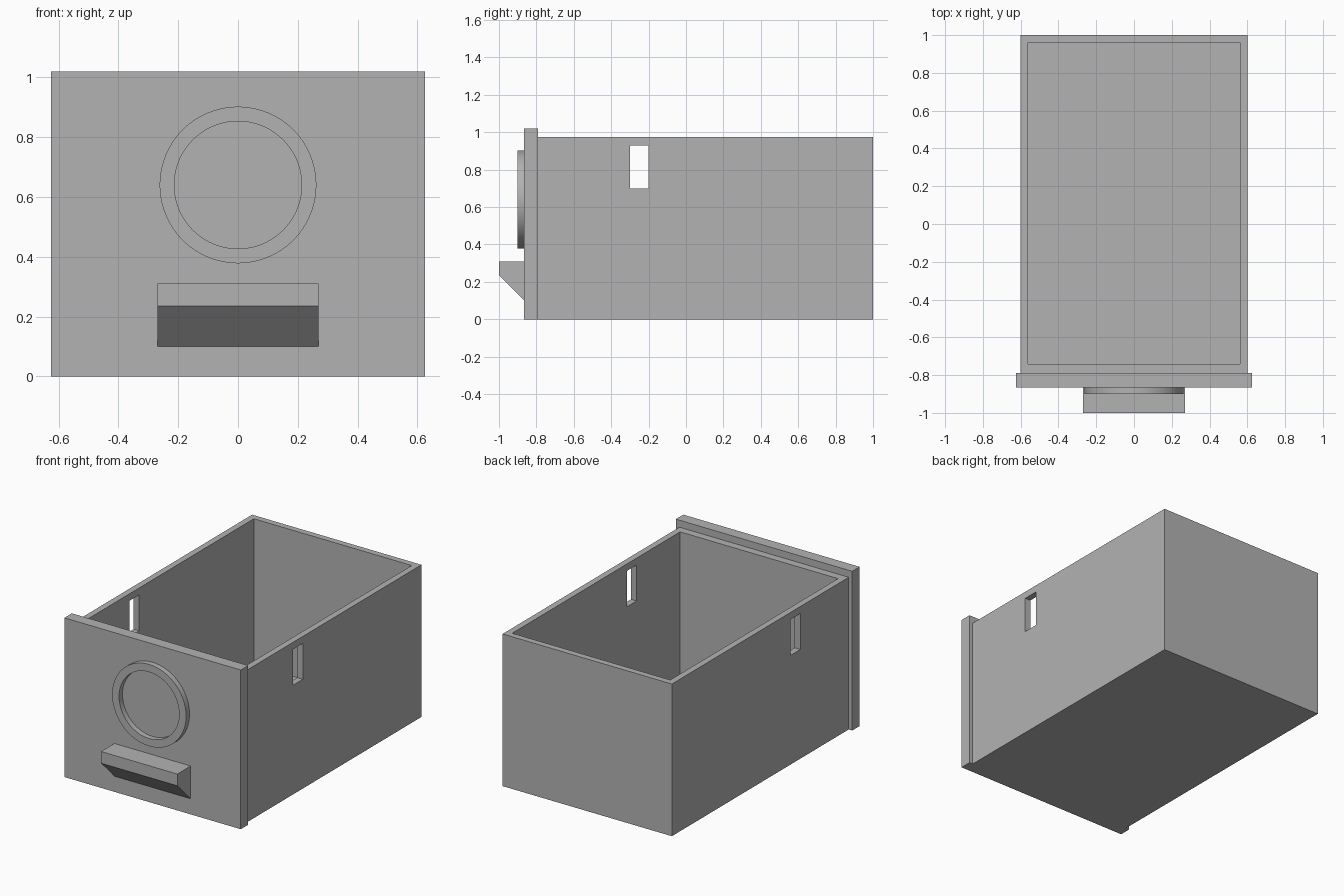
import bpy
import bmesh
import math

old = bpy.data.objects.get("Cube")
if old:
    bpy.data.objects.remove(old, do_unlink=True)

# Single grey plastic
grey = bpy.data.materials.new("grey_plastic")
grey.use_nodes = True
COLOUR = (0.45, 0.45, 0.45, 1)
grey.diffuse_color = COLOUR
grey.node_tree.nodes["Principled BSDF"].inputs["Base Color"].default_value = COLOUR


def finish(name, bm):
    bmesh.ops.recalc_face_normals(bm, faces=bm.faces)
    mesh = bpy.data.meshes.new(name)
    bm.to_mesh(mesh)
    bm.free()
    mesh.materials.append(grey)
    obj = bpy.data.objects.new(name, mesh)
    bpy.context.collection.objects.link(obj)
    return obj


def box(name, low, high):
    bm = bmesh.new()
    bmesh.ops.create_cube(bm, size=1)
    for v in bm.verts:
        v.co = [l + (c + 0.5) * (h - l) for c, l, h in zip(v.co, low, high)]
    return finish(name, bm)


def select_only(obj):
    bpy.ops.object.select_all(action='DESELECT')
    obj.select_set(True)
    bpy.context.view_layer.objects.active = obj


def cut(target, cutter):
    cutter.hide_render = True
    mod = target.modifiers.new("cut", 'BOOLEAN')
    mod.operation = 'DIFFERENCE'
    mod.solver = 'EXACT'
    mod.object = cutter
    select_only(target)
    bpy.ops.object.modifier_apply(modifier=mod.name)
    bpy.data.objects.remove(cutter, do_unlink=True)


# Open drawer tray with a slot through both side walls
tray = box("drawer_tray", (-0.6, -0.79, 0), (0.6, 1, 0.975))
cut(tray, box("cavity_cutter", (-0.56, -0.74, 0.04), (0.56, 0.96, 1.2)))
cut(tray, box("slot_cutter", (-0.8, -0.3, 0.7), (0.8, -0.2, 0.93)))

# Front panel, slightly larger than the tray
PANEL_Y = -0.865
box("front_panel", (-0.625, PANEL_Y, 0), (0.625, -0.79, 1.02))

# Handle: wedge profile extruded across the front
bm = bmesh.new()
profile = [(PANEL_Y, 0.1), (-1, 0.235), (-1, 0.31), (PANEL_Y, 0.31)]
face = bm.faces.new([bm.verts.new((-0.27, y, z)) for y, z in profile])
extruded = bmesh.ops.extrude_face_region(bm, geom=[face])["geom"]
bmesh.ops.translate(bm, vec=(0.54, 0, 0),
                    verts=[g for g in extruded if isinstance(g, bmesh.types.BMVert)])
finish("handle", bm)

# Raised ring: rectangular section swept around the emblem centre
bm = bmesh.new()
STEPS = 96
section = [(0.213, PANEL_Y), (0.262, PANEL_Y), (0.262, -0.9), (0.213, -0.9)]
loops = []
for i in range(STEPS):
    a = math.tau * i / STEPS
    loops.append([bm.verts.new((r * math.cos(a), y, 0.64 + r * math.sin(a)))
                  for r, y in section])
for i in range(STEPS):
    here, after = loops[i], loops[(i + 1) % STEPS]
    for j in range(4):
        k = (j + 1) % 4
        bm.faces.new((here[j], here[k], after[k], after[j]))
ring = finish("front_ring", bm)
select_only(ring)
bpy.ops.object.shade_smooth_by_angle(angle=math.radians(30))
